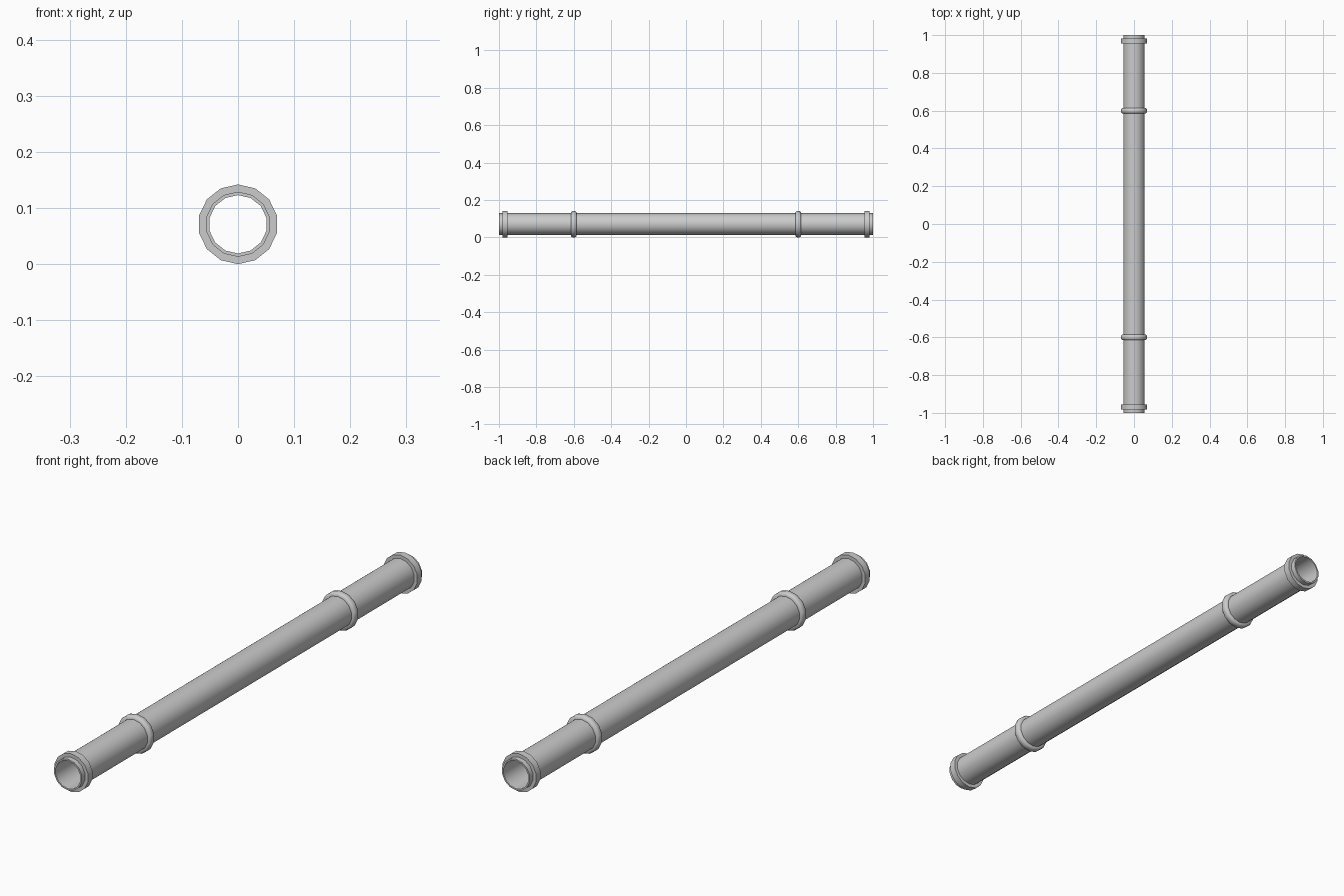
import bpy, bmesh, math

if "Cube" in bpy.data.objects:
    bpy.data.objects.remove(bpy.data.objects["Cube"])

SIDES = 14
CENTRE_Z = 0.071


def lathe(name, profile, y0=0.0, angle=40):
    """Spin a closed (radius, y) profile around the pipe's long axis."""
    bm = bmesh.new()
    loops = []
    for i in range(SIDES):
        a = 2 * math.pi * i / SIDES
        loops.append([bm.verts.new((r * math.sin(a), y0 + y, CENTRE_Z + r * math.cos(a)))
                      for r, y in profile])
    n = len(profile)
    for i in range(SIDES):
        a, b = loops[i], loops[(i + 1) % SIDES]
        for j in range(n):
            k = (j + 1) % n
            bm.faces.new((a[j], a[k], b[k], b[j]))
    bmesh.ops.recalc_face_normals(bm, faces=bm.faces)
    mesh = bpy.data.meshes.new(name)
    bm.to_mesh(mesh)
    bm.free()
    obj = bpy.data.objects.new(name, mesh)
    bpy.context.collection.objects.link(obj)
    bpy.ops.object.select_all(action='DESELECT')
    obj.select_set(True)
    bpy.context.view_layer.objects.active = obj
    bpy.ops.object.shade_smooth_by_angle(angle=math.radians(angle))
    return obj


# Hollow pipe, open at both ends
lathe("pipe", [(0.058, -1), (0.058, 1), (0.052, 1), (0.052, -1)])

# Square end collars and rounded joint rings
collar = [(0.056, -0.013), (0.071, -0.013), (0.071, 0.013), (0.056, 0.013)]
ring = [(0.056, -0.014), (0.065, -0.014), (0.070, -0.009), (0.071, 0),
        (0.070, 0.009), (0.065, 0.014), (0.056, 0.014)]
for side, label in ((-1, "front"), (1, "back")):
    lathe(f"{label}_end_collar", collar, side * 0.968)
    lathe(f"{label}_joint_ring", ring, side * 0.6, angle=60)
